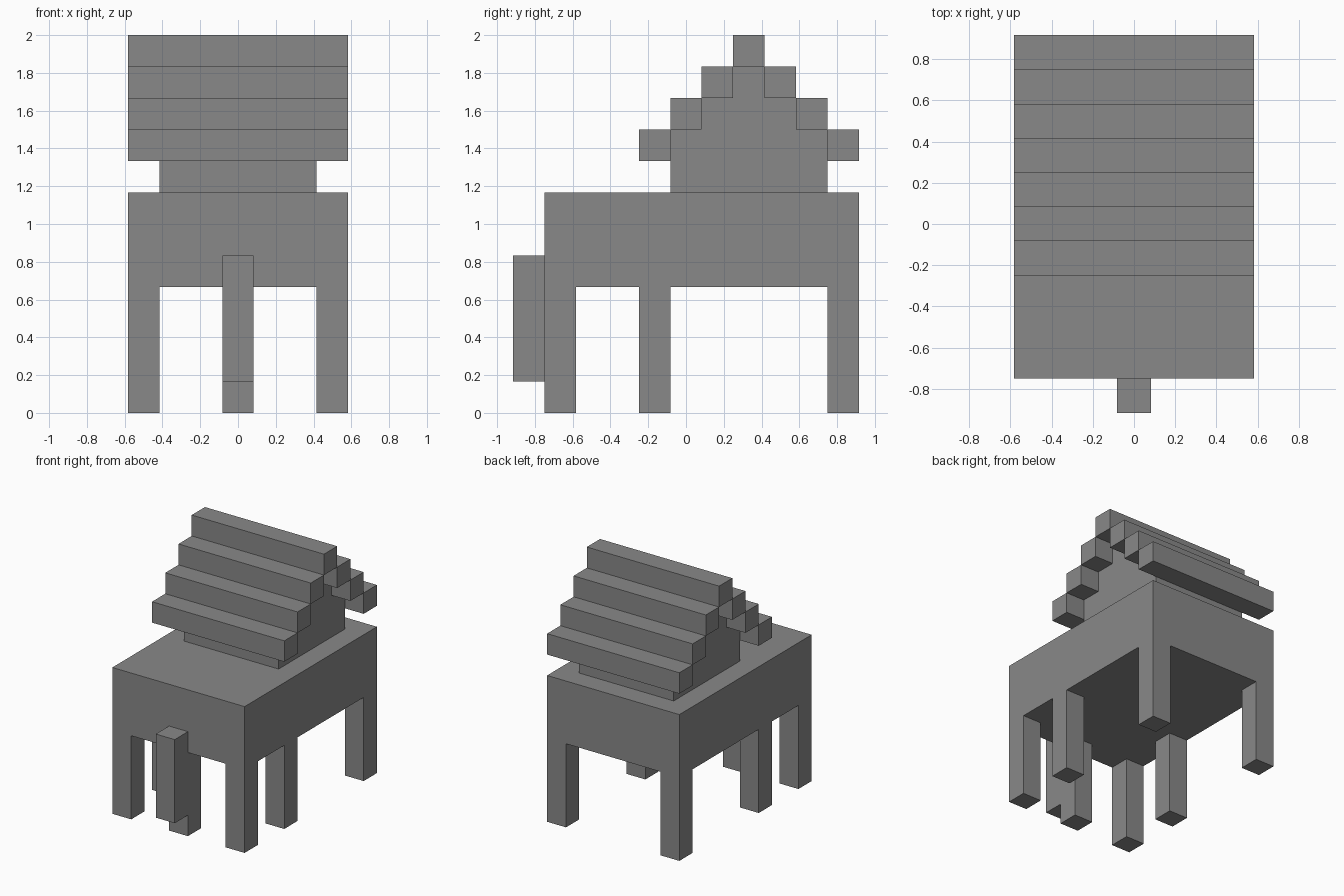
import bpy
import bmesh
from mathutils import Matrix, Vector

U = 1 / 6  # one building block

cube = bpy.data.objects.get("Cube")
if cube:
    bpy.data.objects.remove(cube, do_unlink=True)

grey = bpy.data.materials.new("stone grey")
grey.use_nodes = True
grey.diffuse_color = (0.25, 0.25, 0.25, 1)
grey.node_tree.nodes["Principled BSDF"].inputs["Base Color"].default_value = grey.diffuse_color


def finish(bm, name):
    """Clean the mesh, scale blocks to units and link it as an object."""
    bmesh.ops.recalc_face_normals(bm, faces=bm.faces)
    bmesh.ops.scale(bm, vec=(U, U, U), verts=bm.verts)
    mesh = bpy.data.meshes.new(name)
    bm.to_mesh(mesh)
    bm.free()
    mesh.materials.append(grey)
    obj = bpy.data.objects.new(name, mesh)
    bpy.context.collection.objects.link(obj)
    return obj


def box_mesh(x, y, z):
    """Box spanning the given (low, high) ranges, in blocks."""
    bm = bmesh.new()
    lo, hi = Vector((x[0], y[0], z[0])), Vector((x[1], y[1], z[1]))
    matrix = Matrix.Translation((lo + hi) / 2) @ Matrix.Diagonal((*(hi - lo), 1))
    bmesh.ops.create_cube(bm, size=1, matrix=matrix)
    return bm


def box(name, x, y, z):
    return finish(box_mesh(x, y, z), name)


# Body with legs drawn down out of its underside
bm = box_mesh((-3.5, 3.5), (-4.5, 5.5), (4, 7))
cuts = [((c, 0, 0), (1, 0, 0)) for c in (-2.5, -0.5, 0.5, 2.5)]
cuts += [((0, c, 0), (0, 1, 0)) for c in (-3.5, -1.5, -0.5, 4.5)]
for point, normal in cuts:
    bmesh.ops.bisect_plane(bm, geom=bm.verts[:] + bm.edges[:] + bm.faces[:],
                           plane_co=point, plane_no=normal)
legs = [(x, y) for x in (-3, 3) for y in (-4, -1, 5)] + [(0, -4)]
bm.normal_update()
feet = []
for face in bm.faces:
    c = face.calc_center_median()
    if face.normal.z < -0.9 and any(abs(c.x - x) + abs(c.y - y) < 0.1 for x, y in legs):
        feet.append(face)
new = bmesh.ops.extrude_face_region(bm, geom=feet)["geom"]
bmesh.ops.translate(bm, vec=(0, 0, -4),
                    verts=[v for v in new if isinstance(v, bmesh.types.BMVert)])
bmesh.ops.dissolve_limit(bm, angle_limit=0.01, verts=bm.verts, edges=bm.edges)
finish(bm, "body_and_legs")

# Post hanging on the front
box("front_post", (-0.5, 0.5), (-5.5, -4.5), (1, 5))

# Stepped gable block: half profile as (distance from ridge, height), mirrored
half = [(2.5, 7), (2.5, 9), (1.5, 9), (1.5, 10), (0.5, 10), (0.5, 11)]
profile = half + [(-d, z) for d, z in reversed(half)]
bm = bmesh.new()
gable = bm.faces.new([bm.verts.new((-2.5, 2 + d, z)) for d, z in profile])
new = bmesh.ops.extrude_face_region(bm, geom=[gable], use_keep_orig=True)["geom"]
bmesh.ops.translate(bm, vec=(5, 0, 0),
                    verts=[v for v in new if isinstance(v, bmesh.types.BMVert)])
finish(bm, "gable_block")

# Roof beams stepping up to the ridge from both sides
for step in range(3):
    for side, label in ((-1, "front"), (1, "back")):
        y = 2 + side * (3 - step)
        box(f"{label}_roof_beam_{step + 1}", (-3.5, 3.5),
            (y - 0.5, y + 0.5), (8 + step, 9 + step))
box("ridge_beam", (-3.5, 3.5), (1.5, 2.5), (11, 12))
